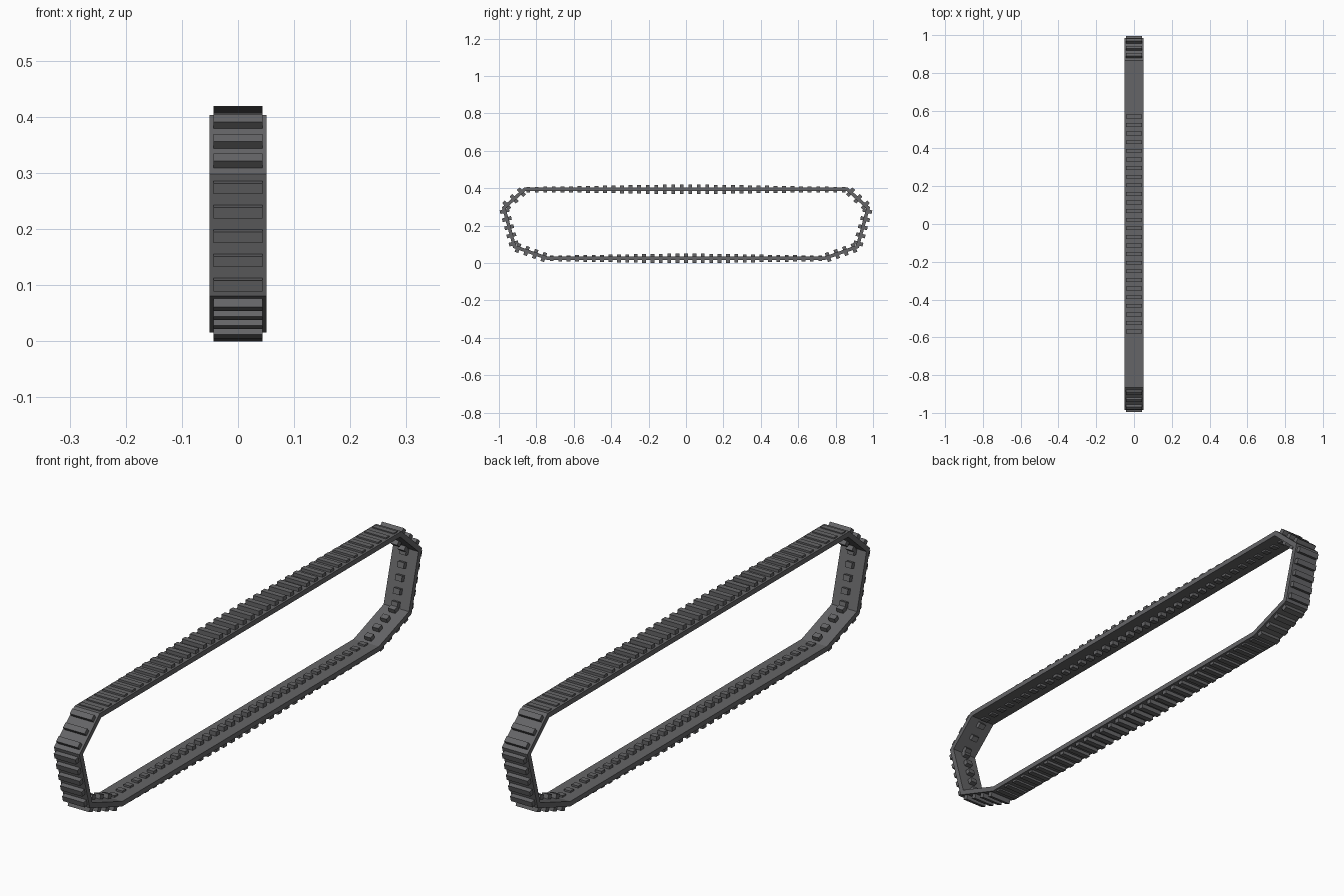
import bpy, bmesh
from mathutils import Vector, Matrix

if "Cube" in bpy.data.objects:
    bpy.data.objects.remove(bpy.data.objects["Cube"])

# Half of the outer track outline (y, z), mirrored to a closed loop
half = [(0.866, 0.403), (0.984, 0.298), (0.924, 0.081), (0.74, 0.016)]
outer = [Vector(p) for p in half] + [Vector((-y, z)) for y, z in reversed(half)]
N = len(outer)
THICK, BELT_W, CLEAT_W = 0.018, 0.102, 0.087


def normal(i):
    d = (outer[(i + 1) % N] - outer[i]).normalized()
    return Vector((-d.y, d.x))  # clockwise loop: points outwards


def inset(i):
    a, b = normal(i - 1), normal(i)
    m = (a + b).normalized()
    return outer[i] - m * (THICK / m.dot(b))


def finish(bm, name):
    bmesh.ops.recalc_face_normals(bm, faces=bm.faces)
    me = bpy.data.meshes.new(name)
    bm.to_mesh(me)
    bm.free()
    ob = bpy.data.objects.new(name, me)
    bpy.context.collection.objects.link(ob)
    mat = bpy.data.materials.get("rubber") or bpy.data.materials.new("rubber")
    mat.diffuse_color = (0.13, 0.13, 0.135, 1)
    mat.use_nodes = True
    mat.node_tree.nodes["Principled BSDF"].inputs["Base Color"].default_value = mat.diffuse_color
    me.materials.append(mat)


# Belt: rectangular cross-section carried round the outline
bm = bmesh.new()
rings = []
for i in range(N):
    w, q, p = BELT_W / 2, inset(i), outer[i]
    rings.append([bm.verts.new((x, v.x, v.y))
                  for x, v in ((-w, p), (w, p), (w, q), (-w, q))])
for i in range(N):
    a, b = rings[i], rings[(i + 1) % N]
    for k in range(4):
        bm.faces.new((a[k], a[(k + 1) % 4], b[(k + 1) % 4], b[k]))
finish(bm, "track_belt")


def block(bm, c, d, n, width, length, lo, hi):
    c = c + n * (lo + hi) / 2
    m = Matrix(((width, 0, 0, 0),
                (0, d.x * length, n.x * (hi - lo), c.x),
                (0, d.y * length, n.y * (hi - lo), c.y),
                (0, 0, 0, 1)))
    bmesh.ops.create_cube(bm, size=1, matrix=m)


# Outer cleats and inner guide teeth, shallower toward the ends of long runs
cleats, teeth = bmesh.new(), bmesh.new()
for i in range(N):
    p, q = outer[i], outer[(i + 1) % N]
    d, n = (q - p).normalized(), normal(i)
    count = round((q - p).length / 0.0455)
    long_run = (q - p).length > 1
    for k in range(count):
        c = p.lerp(q, (k + 0.5) / count)
        s = 1.0
        if long_run:
            s = 1 - 0.75 * max(0, abs(c.x) - 0.12) / 0.7
        block(cleats, c, d, n, CLEAT_W, 0.020, -0.006, 0.0165 * s)
        block(teeth, c, d, n, 0.026, 0.020, -THICK - 0.016 * max(s, 0.4), -0.012)
finish(cleats, "outer_cleats")
finish(teeth, "guide_teeth")
